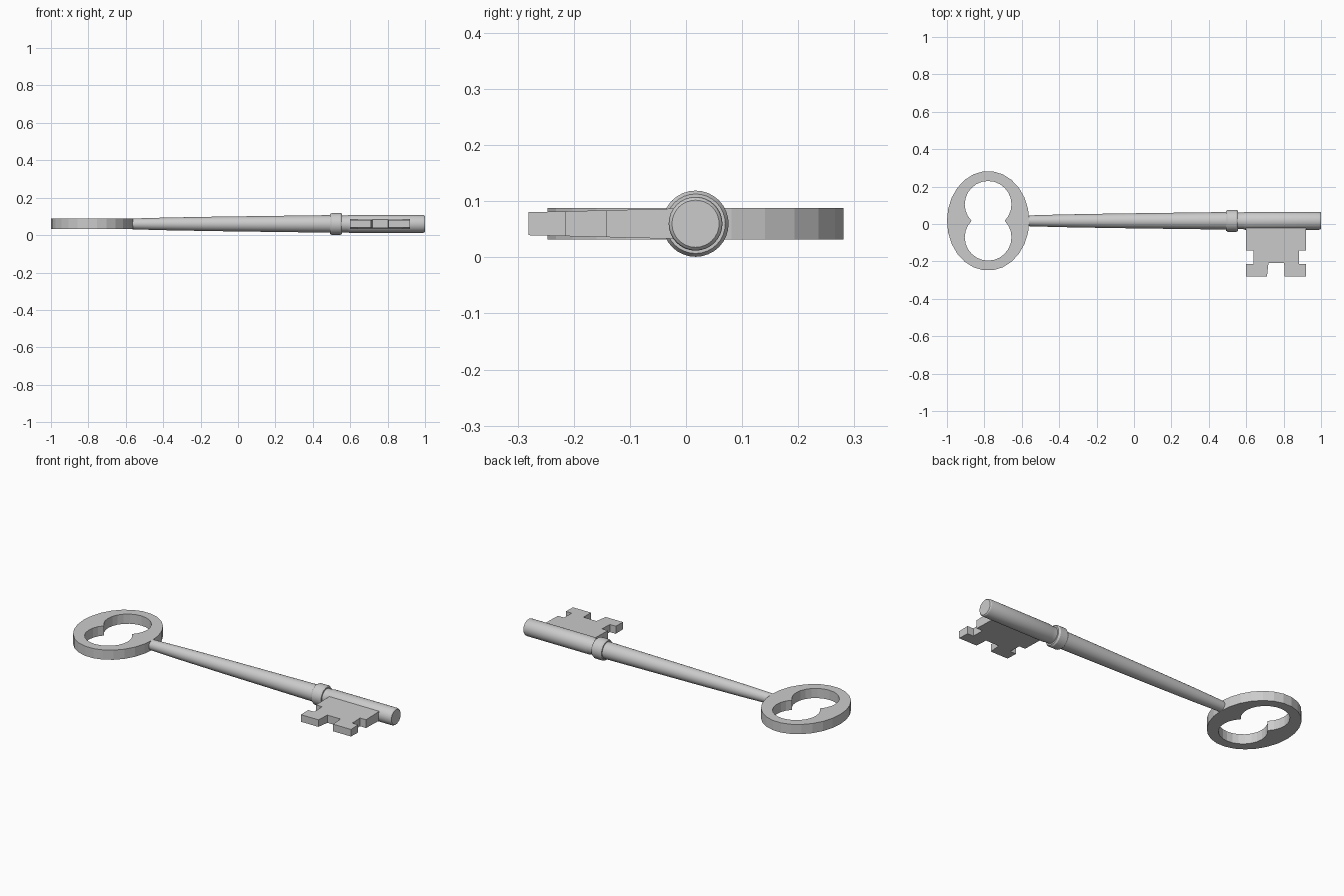
import bpy, bmesh
from math import sin, cos, pi, sqrt, acos, radians

if "Cube" in bpy.data.objects:
    bpy.data.objects.remove(bpy.data.objects["Cube"])

CY, CZ = 0.017, 0.06   # axis of the key


def new_object(name, bm):
    bmesh.ops.recalc_face_normals(bm, faces=bm.faces)
    mesh = bpy.data.meshes.new(name)
    bm.to_mesh(mesh)
    bm.free()
    ob = bpy.data.objects.new(name, mesh)
    bpy.context.collection.objects.link(ob)
    return ob


def smooth(ob):
    bpy.ops.object.select_all(action='DESELECT')
    ob.select_set(True)
    bpy.context.view_layer.objects.active = ob
    bpy.ops.object.shade_smooth_by_angle(angle=radians(30))


def lathe(name, profile, n=32):
    """Revolve (x, radius) points around the key axis, with capped ends."""
    bm = bmesh.new()
    rings = [[bm.verts.new((x, CY + r * cos(2 * pi * i / n), CZ + r * sin(2 * pi * i / n)))
              for i in range(n)] for x, r in profile]
    for a, b in zip(rings, rings[1:]):
        for i in range(n):
            j = (i + 1) % n
            bm.faces.new((a[i], a[j], b[j], b[i]))
    bm.faces.new(rings[0])
    bm.faces.new(rings[-1])
    ob = new_object(name, bm)
    smooth(ob)
    return ob


# Shaft: long taper, shallow neck after the collar, rounded tip
lathe("shaft", [(-0.59, 0.026), (-0.56, 0.029), (-0.38, 0.034), (-0.1, 0.039),
                (0.2, 0.043), (0.50, 0.047), (0.55, 0.045), (0.585, 0.045),
                (0.595, 0.048), (0.988, 0.048), (0.996, 0.046), (1.0, 0.042)])

# Collar ring with chamfered rims
lathe("collar", [(0.492, 0.046), (0.492, 0.053), (0.502, 0.059),
                 (0.547, 0.059), (0.557, 0.053), (0.557, 0.044)])

# Bow: faceted oval with a two-lobed hole, filled as a flat curve and extruded
BX = -0.78
outer = [(0.22 * cos(2 * pi * i / 26), 0.266 * sin(2 * pi * i / 26)) for i in range(26)]
R, D = 0.125, 0.088                      # lobe radius and offset
cusp = acos(sqrt(R * R - D * D) / R)     # angle where the lobes meet
upper = [(R * cos(a), D + R * sin(a))
         for a in (-cusp + (pi + 2 * cusp) * i / 18 for i in range(18))]
hole = upper + [(-x, -y) for x, y in upper]

curve = bpy.data.curves.new("bow", 'CURVE')
curve.dimensions = '2D'
curve.fill_mode = 'BOTH'
curve.extrude = 0.028
for loop in (outer, hole):
    spline = curve.splines.new('POLY')
    spline.points.add(len(loop) - 1)
    for p, (x, y) in zip(spline.points, loop):
        p.co = (x + BX, y + CY, 0, 1)
    spline.use_cyclic_u = True
bow = bpy.data.objects.new("bow", curve)
bow.location.z = CZ
bpy.context.collection.objects.link(bow)
bpy.ops.object.select_all(action='DESELECT')
bow.select_set(True)
bpy.context.view_layer.objects.active = bow
bpy.ops.object.convert(target='MESH')
bow = bpy.context.view_layer.objects.active
bm = bmesh.new()
bm.from_mesh(bow.data)
bmesh.ops.remove_doubles(bm, verts=bm.verts, dist=1e-5)
bmesh.ops.recalc_face_normals(bm, faces=bm.faces)
for f in bm.faces:
    f.smooth = False
bm.to_mesh(bow.data)
bm.free()

# Bit: notched plate that thins towards its outer edge
outline = [(0.60, 0.0), (0.60, -0.143), (0.638, -0.143), (0.638, -0.215),
           (0.60, -0.215), (0.60, -0.281), (0.711, -0.281), (0.719, -0.209),
           (0.803, -0.209), (0.805, -0.281), (0.92, -0.281), (0.92, -0.215),
           (0.882, -0.215), (0.882, -0.143), (0.92, -0.143), (0.92, 0.0)]
bm = bmesh.new()
low, high = [[bm.verts.new((x, y, CZ + s * (0.0275 + 0.025 * y))) for x, y in outline]
             for s in (-1, 1)]
bm.faces.new(low)
bm.faces.new(high)
for i in range(len(outline)):
    j = (i + 1) % len(outline)
    bm.faces.new((low[i], low[j], high[j], high[i]))
new_object("bit", bm)
